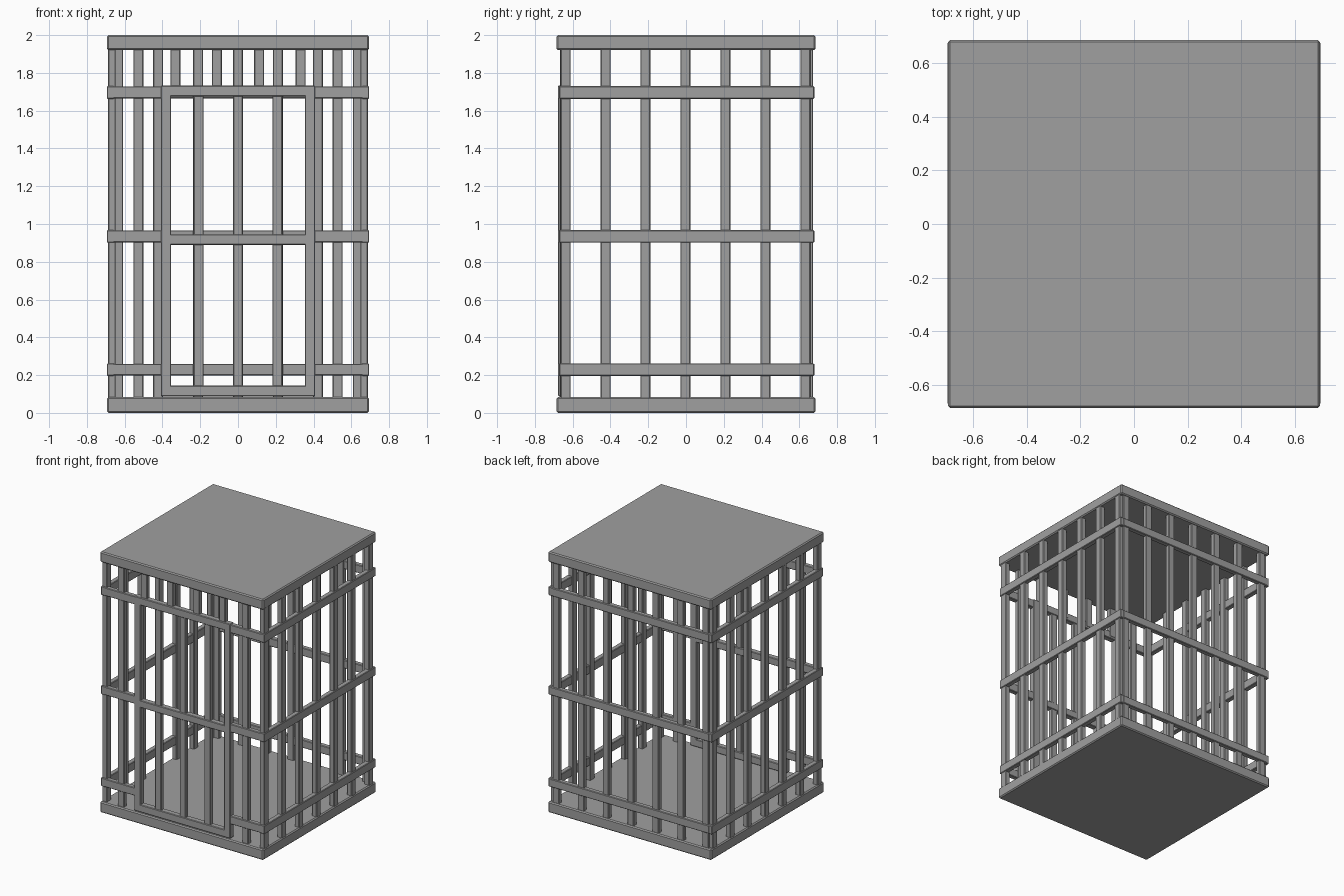
import bpy

cube = bpy.data.objects.get("Cube")
if cube:
    bpy.data.objects.remove(cube, do_unlink=True)

# Single grey metal
metal = bpy.data.materials.new("grey_metal")
metal.use_nodes = True
GREY = (0.35, 0.35, 0.35, 1)
metal.diffuse_color = GREY
metal.node_tree.nodes["Principled BSDF"].inputs["Base Color"].default_value = GREY


def box(name, x, y, z, bevel=0.004):
    """Bevelled box from (min, max) ranges on each axis."""
    ranges = (x, y, z)
    bpy.ops.mesh.primitive_cube_add(size=1, location=[sum(r) / 2 for r in ranges])
    ob = bpy.context.object
    ob.name = name
    ob.scale = [r[1] - r[0] for r in ranges]
    bpy.ops.object.transform_apply(location=False, rotation=False, scale=True)
    mod = ob.modifiers.new("edge_bevel", "BEVEL")
    mod.width = bevel
    mod.segments = 1
    ob.data.materials.append(metal)
    return ob


def span(center, width):
    return (center - width / 2, center + width / 2)


BAR = 0.053
POST_Z = (0.07, 1.93)
FRONT_BAR_Y, BACK_BAR_Y = (-0.667, -0.63), (0.635, 0.673)
FRONT_BAND_Y, BACK_BAND_Y = (-0.672, -0.635), (0.643, 0.681)
BANDS = {"lower": (0.198, 0.26), "middle": (0.903, 0.966), "upper": (1.665, 1.728)}

# Floor and roof slabs
box("floor_slab", (-0.693, 0.693), (-0.685, 0.685), (0, 0.083), 0.008)
box("roof_slab", (-0.693, 0.693), (-0.685, 0.685), (1.92, 2), 0.008)

# Side and back bars
for i in range(7):
    c = (i - 3) * 0.2115
    for side, s in (("left", 1), ("right", -1)):
        box(f"{side}_bar", sorted((s * 0.648, s * 0.688)), span(c - 0.003, BAR), POST_Z)
    box("back_bar", span(c, BAR), BACK_BAR_Y, POST_Z)

# Horizontal bands, split around the door on the front
for label, z in BANDS.items():
    box(f"{label}_back_band", (-0.67, 0.67), BACK_BAND_Y, z)
    for side, s in (("left", 1), ("right", -1)):
        box(f"{label}_{side}_band", sorted((s * 0.655, s * 0.694)), (-0.672, 0.678),
            (z[0] - 0.002, z[1] + 0.002))
        box(f"{label}_front_{side}_band", sorted((s * 0.39, s * 0.67)), FRONT_BAND_Y, z)

# Front bars: full height beside the door, short above it
for s in (1, -1):
    box("front_bar", span(s * 0.527, BAR), FRONT_BAR_Y, POST_Z)
    for c in (0.112, 0.332):
        box("short_front_bar", span(s * c, BAR), FRONT_BAR_Y, (1.69, 1.93))

# Door frame and bars
DOOR_Y = (-0.677, -0.632)
for s in (1, -1):
    box("door_stile", span(s * 0.381, 0.054), DOOR_Y, (0.088, 1.733))
for label, z in (("bottom", (0.088, 0.145)), ("middle", (0.89, 0.945)), ("top", (1.675, 1.733))):
    box(f"door_{label}_rail", (-0.375, 0.375), DOOR_Y, z)
for c in (-0.209, 0, 0.209):
    box("door_bar", span(c, BAR), (-0.672, -0.637), (0.12, 1.7))
